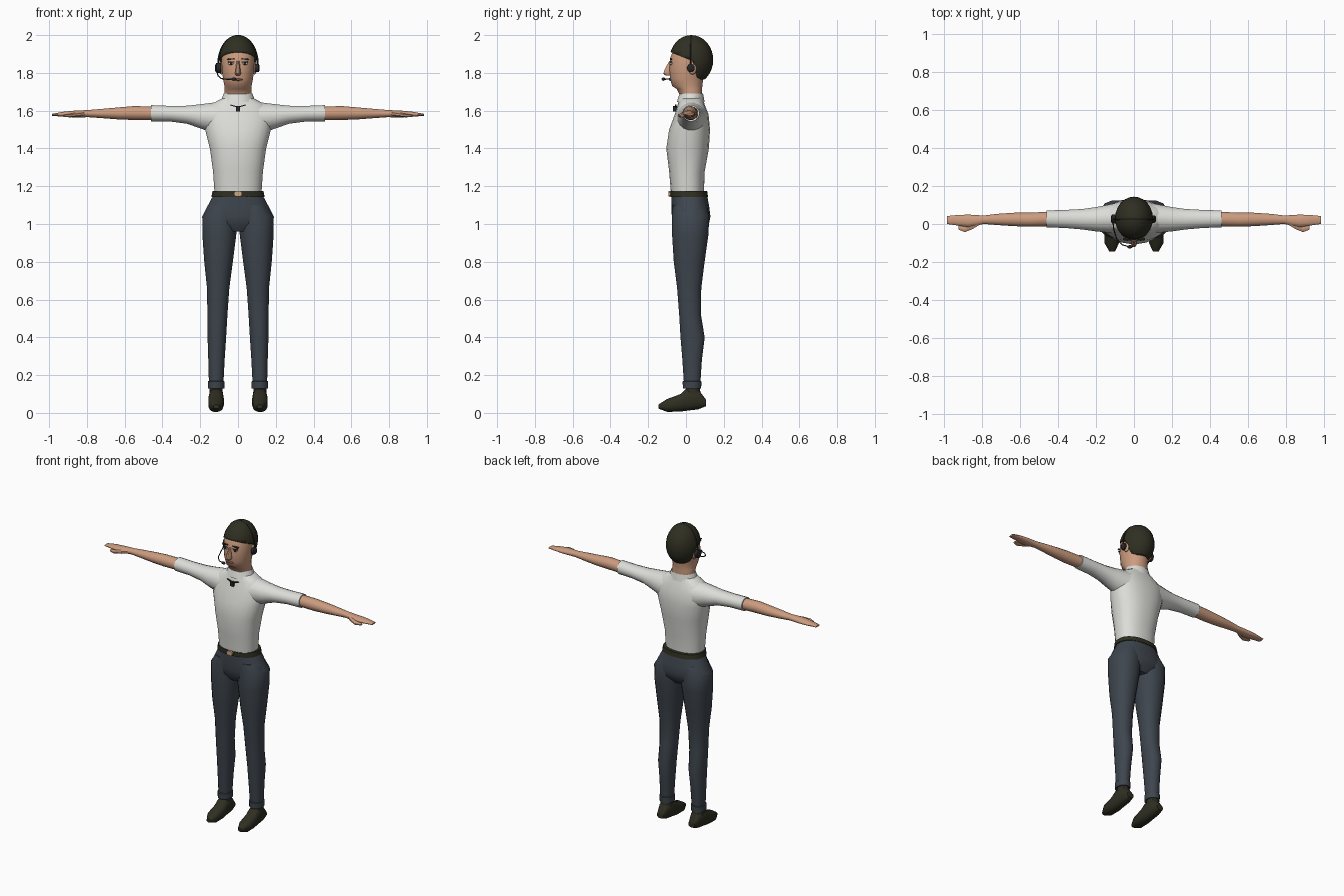
import bpy, bmesh, math
from mathutils import Matrix, Vector

cube = bpy.data.objects.get("Cube")
if cube:
    bpy.data.objects.remove(cube, do_unlink=True)


def material(name, r, g, b):
    m = bpy.data.materials.new(name)
    m.use_nodes = True
    m.diffuse_color = (r, g, b, 1)
    bsdf = m.node_tree.nodes["Principled BSDF"]
    bsdf.inputs["Base Color"].default_value = (r, g, b, 1)
    bsdf.inputs["Roughness"].default_value = 0.8
    return m


SHIRT = material("shirt white", .72, .72, .69)
SLATE = material("trouser slate", .048, .06, .075)
OLIVE = material("dark olive", .028, .028, .016)
SKIN = material("skin", .6, .33, .21)
BLACK = material("headset black", .02, .02, .023)
BRASS = material("buckle tan", .6, .38, .22)
WHITE = material("eye white", .75, .72, .68)
LIPS = material("lips", .36, .14, .1)

meshes = []


def finish(name, bm, mat, mirror=False):
    bmesh.ops.recalc_face_normals(bm, faces=bm.faces)
    me = bpy.data.meshes.new(name)
    bm.to_mesh(me)
    bm.free()
    me.materials.append(mat)
    ob = bpy.data.objects.new(name, me)
    bpy.context.collection.objects.link(ob)
    if mirror:
        ob.modifiers.new("Mirror", 'MIRROR').use_clip = False
    meshes.append(ob)
    return ob


def loft(name, mat, rings, axis="z", sides=16, power=2.0, mirror=False, caps=True):
    """Skin rounded rings: (t, a0, a1, b0, b1), or (t, half_width, b0, b1) when centred."""
    bm = bmesh.new()
    loops = []
    for ring in rings:
        if len(ring) == 4:
            ring = (ring[0], -ring[1], ring[1], ring[2], ring[3])
        t, a0, a1, b0, b1 = ring
        loop = []
        for i in range(sides):
            ang = math.tau * (i + .5) / sides
            c, s = math.cos(ang), math.sin(ang)
            a = (a0 + a1) / 2 + (a1 - a0) / 2 * math.copysign(abs(c) ** (2 / power), c)
            b = (b0 + b1) / 2 + (b1 - b0) / 2 * math.copysign(abs(s) ** (2 / power), s)
            co = {"z": (a, b, t), "x": (t, a, b), "y": (a, t, b)}[axis]
            loop.append(bm.verts.new(co))
        loops.append(loop)
    for lo, hi in zip(loops, loops[1:]):
        for i in range(sides):
            j = (i + 1) % sides
            bm.faces.new((lo[i], lo[j], hi[j], hi[i]))
    if caps:
        bm.faces.new(loops[0])
        bm.faces.new(loops[-1])
    return finish(name, bm, mat, mirror)


def blob(name, mat, centre, radii, mirror=False):
    bm = bmesh.new()
    bmesh.ops.create_uvsphere(bm, u_segments=12, v_segments=8, radius=1,
                              matrix=Matrix.Translation(centre) @ Matrix.Diagonal((*radii, 1)))
    return finish(name, bm, mat, mirror)


def box(name, mat, centre, size, mirror=False, tilt=0):
    bm = bmesh.new()
    bmesh.ops.create_cube(bm, size=1, matrix=Matrix.Translation(centre)
                          @ Matrix.Rotation(tilt, 4, 'Y') @ Matrix.Diagonal((*size, 1)))
    return finish(name, bm, mat, mirror)


def tube(name, mat, points, radius):
    cu = bpy.data.curves.new(name, 'CURVE')
    cu.dimensions = '3D'
    cu.bevel_depth = radius
    cu.bevel_resolution = 2
    sp = cu.splines.new('POLY')
    sp.points.add(len(points) - 1)
    for p, co in zip(sp.points, points):
        p.co = (*co, 1)
    cu.materials.append(mat)
    bpy.context.collection.objects.link(bpy.data.objects.new(name, cu))


# Shirt
loft("shirt_body", SHIRT, [
    (1.16, .125, -.08, .095), (1.28, .133, -.09, .1), (1.4, .15, -.105, .122),
    (1.5, .175, -.09, .128), (1.58, .185, -.06, .12), (1.63, .15, -.045, .1),
    (1.668, .08, -.035, .09)], sides=24, power=2.3)
loft("sleeve", SHIRT, [
    (.1, -.05, .11, 1.47, 1.648), (.2, -.04, .09, 1.505, 1.635), (.27, -.03, .08, 1.53, 1.627),
    (.36, -.022, .075, 1.542, 1.626), (.46, -.018, .072, 1.543, 1.63)], axis="x", mirror=True)
loft("collar", SHIRT, [
    (1.645, .095, -.05, .1), (1.69, .078, -.036, .092), (1.68, .073, -.03, .085)], caps=False)
box("collar_clip", BLACK, (0, -.058, 1.61), (.022, .02, .028))
box("collar_edge", BLACK, (.022, -.055, 1.625), (.04, .008, .005), mirror=True, tilt=-.3)

# Arms and hands
loft("arm", SKIN, [
    (.44, -.012, .066, 1.55, 1.622), (.55, -.015, .06, 1.55, 1.625), (.63, -.012, .06, 1.553, 1.618),
    (.72, -.006, .054, 1.56, 1.61), (.79, .0, .045, 1.565, 1.604), (.87, -.018, .05, 1.564, 1.6),
    (.93, -.008, .048, 1.568, 1.594), (.985, .0, .042, 1.573, 1.583)], axis="x", mirror=True)
loft("thumb", SKIN, [
    (.8, .002, .03, 1.572, 1.598), (.85, -.028, .01, 1.566, 1.592), (.89, -.044, -.008, 1.564, 1.584),
    (.925, -.03, -.008, 1.566, 1.578)], axis="x", sides=8, mirror=True)

# Trousers
loft("trouser_seat", SLATE, [
    (.96, .07, -.045, .09), (1.0, .16, -.07, .122), (1.04, .19, -.076, .13),
    (1.09, .165, -.077, .124), (1.155, .13, -.076, .112)], sides=24, power=2.3)
loft("trouser_leg", SLATE, [
    (.13, .078, .154, -.01, .075), (.28, .07, .158, -.02, .085), (.4, .062, .162, -.03, .1),
    (.52, .055, .163, -.037, .08), (.66, .045, .165, -.048, .082), (.8, .026, .18, -.066, .1),
    (.94, .008, .19, -.075, .12), (1.04, .0, .191, -.076, .125), (1.1, .0, .15, -.07, .11)],
    power=2.2, mirror=True)
loft("trouser_cuff", SLATE, [
    (.128, .072, .16, -.017, .081), (.166, .071, .161, -.019, .083), (.17, .078, .155, -.01, .075)],
    mirror=True)

# Belt
loft("belt", OLIVE, [
    (1.142, .13, -.075, .11), (1.144, .142, -.084, .117), (1.174, .136, -.084, .113),
    (1.176, .12, -.07, .1)], sides=24, power=2.3)
loft("belt_buckle", BRASS, [(-.093, .022, 1.145, 1.175), (-.08, .022, 1.145, 1.175)],
     axis="y", sides=8, power=3)

# Shoes
loft("shoe", OLIVE, [
    (-.145, .1, .13, .022, .045), (-.1, .078, .156, .005, .074), (-.03, .074, .158, .006, .1),
    (.0, .075, .157, .01, .128), (.065, .078, .154, .018, .126), (.106, .092, .14, .035, .07)],
    axis="y", power=2.4, mirror=True)
loft("ankle", OLIVE, [(.07, .078, .154, -.005, .085), (.15, .082, .15, .0, .07)], mirror=True)

# Head and neck
loft("head", SKIN, [
    (1.6, .07, -.03, .08), (1.68, .072, -.032, .086), (1.715, .073, -.05, .086),
    (1.73, .072, -.074, .087), (1.77, .08, -.085, .092), (1.82, .086, -.088, .1),
    (1.88, .088, -.084, .112), (1.93, .08, -.064, .11), (1.965, .052, -.028, .08)],
    sides=24, power=2.1)
loft("nose", SKIN, [
    (1.785, .01, -.108, -.07), (1.796, .017, -.122, -.07), (1.815, .014, -.116, -.07),
    (1.862, .008, -.09, -.07)], sides=8)
blob("ear", SKIN, (.088, .035, 1.825), (.012, .022, .034), mirror=True)
blob("mouth", LIPS, (0, -.083, 1.764), (.026, .008, .006))
blob("eye", WHITE, (.036, -.078, 1.849), (.016, .007, .007), mirror=True)
blob("iris", BLACK, (.036, -.083, 1.849), (.007, .005, .007), mirror=True)
box("upper_lid", BLACK, (.036, -.08, 1.857), (.033, .012, .004), mirror=True)
box("eyebrow", OLIVE, (.037, -.079, 1.873), (.04, .012, .007), mirror=True, tilt=.1)

# Hair: an ellipsoid cut to a raised front hairline and a lower nape
bm = bmesh.new()
bmesh.ops.create_uvsphere(bm, u_segments=24, v_segments=16, radius=1,
                          matrix=Matrix.Translation((0, .028, 1.869)) @ Matrix.Diagonal((.1, .116, .131, 1)))
hairline = (Vector((0, -.08, 1.91)), Vector((0, .4, 1)))
ear_line = (Vector((0, .052, 1.8)), Vector((0, 1, .25)))
nape = (Vector((0, 0, 1.765)), Vector((0, 0, 1)))
for point, normal in (hairline, ear_line, nape):
    bmesh.ops.bisect_plane(bm, geom=bm.verts[:] + bm.edges[:] + bm.faces[:],
                           plane_co=point, plane_no=normal)


def below(face, plane):
    return (face.calc_center_median() - plane[0]).dot(plane[1]) < 0


bald = [f for f in bm.faces
        if below(f, nape) or (below(f, hairline) and below(f, ear_line))]
bmesh.ops.delete(bm, geom=bald, context='FACES')
hair = finish("hair", bm, OLIVE)
rim = hair.modifiers.new("Thickness", 'SOLIDIFY')
rim.thickness = .014
rim.offset = -1

# Headset
arc = [math.pi * i / 24 for i in range(25)]
tube("headset_band", BLACK, [(.106 * math.cos(a), .026, 1.845 + .152 * math.sin(a)) for a in arc], .004)
loft("right_ear_cup", BLACK, [
    (-.121, .012, .04, 1.81, 1.842), (-.115, .002, .05, 1.8, 1.853), (-.09, .002, .05, 1.8, 1.853)],
    axis="x")
loft("left_ear_pad", BLACK, [
    (.09, .006, .046, 1.803, 1.848), (.108, .006, .046, 1.803, 1.848), (.115, .014, .038, 1.812, 1.84)],
    axis="x")
tube("microphone_boom", BLACK, [
    (-.112, .02, 1.812), (-.106, -.03, 1.785), (-.09, -.08, 1.77), (-.06, -.11, 1.766),
    (-.025, -.12, 1.767)], .003)
blob("microphone", BLACK, (-.022, -.12, 1.767), (.014, .009, .009))

# Smooth shading with crisp hems and edges
bpy.ops.object.select_all(action='DESELECT')
for ob in meshes:
    ob.select_set(True)
bpy.context.view_layer.objects.active = meshes[0]
bpy.ops.object.shade_smooth_by_angle(angle=math.radians(45))
